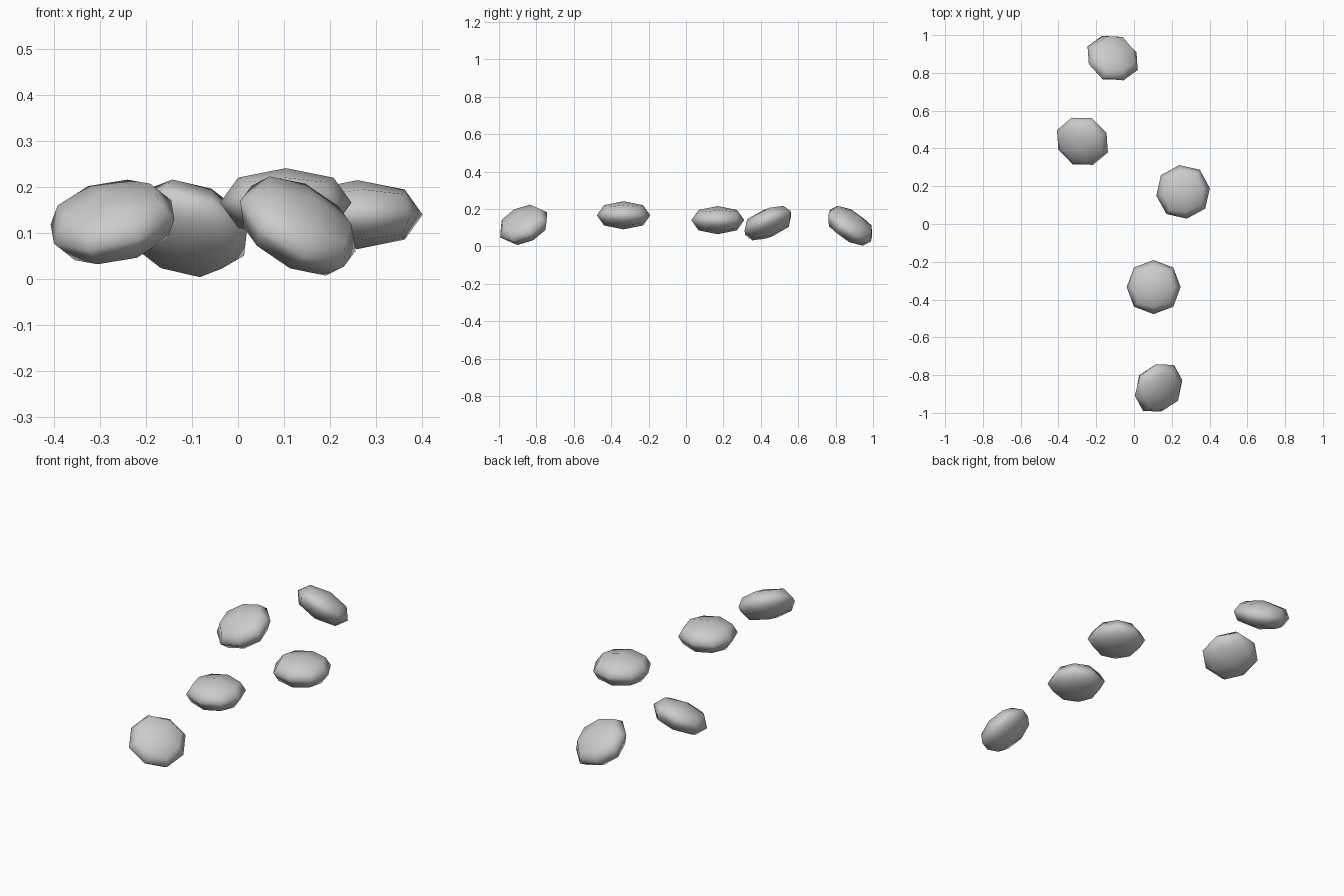
import bpy
from math import radians
from mathutils import Quaternion, Vector

cube = bpy.data.objects.get("Cube")
if cube:
    bpy.data.objects.remove(cube, do_unlink=True)

grey = bpy.data.materials.new("stone_grey")
grey.use_nodes = True
colour = (0.6, 0.6, 0.6, 1)
grey.diffuse_color = colour
grey.node_tree.nodes["Principled BSDF"].inputs["Base Color"].default_value = colour

RADIUS, HALF_HEIGHT = 0.143, 0.075
ROUNDING = 0.8395  # how far one subdivision pulls the cube faces in


def pebble(name, centre, up, spin):
    """A flattened, rounded block with its short axis along up."""
    bpy.ops.mesh.primitive_cube_add(size=2 / ROUNDING, location=centre)
    ob = bpy.context.object
    ob.name = name
    ob.scale = (RADIUS, RADIUS, HALF_HEIGHT)
    ob.rotation_mode = "QUATERNION"
    tilt = Vector((0, 0, 1)).rotation_difference(Vector(up))
    ob.rotation_quaternion = tilt @ Quaternion((0, 0, 1), radians(spin))
    mod = ob.modifiers.new("rounding", "SUBSURF")
    mod.levels = mod.render_levels = 1
    bpy.ops.object.shade_smooth()
    ob.data.materials.append(grey)


# Winding row of stones, front to back
pebble("front_stone", (0.13, -0.868, 0.115), (0.47, -0.38, 0.8), 12)
pebble("second_stone", (0.104, -0.334, 0.166), (0, 0, 1), 0)
pebble("middle_stone", (0.26, 0.17, 0.14), (0, 0, 1), 8)
pebble("fourth_stone", (-0.273, 0.438, 0.124), (-0.2, -0.38, 0.9), 22)
pebble("back_stone", (-0.113, 0.878, 0.11), (0.25, 0.52, 0.81), 20)
